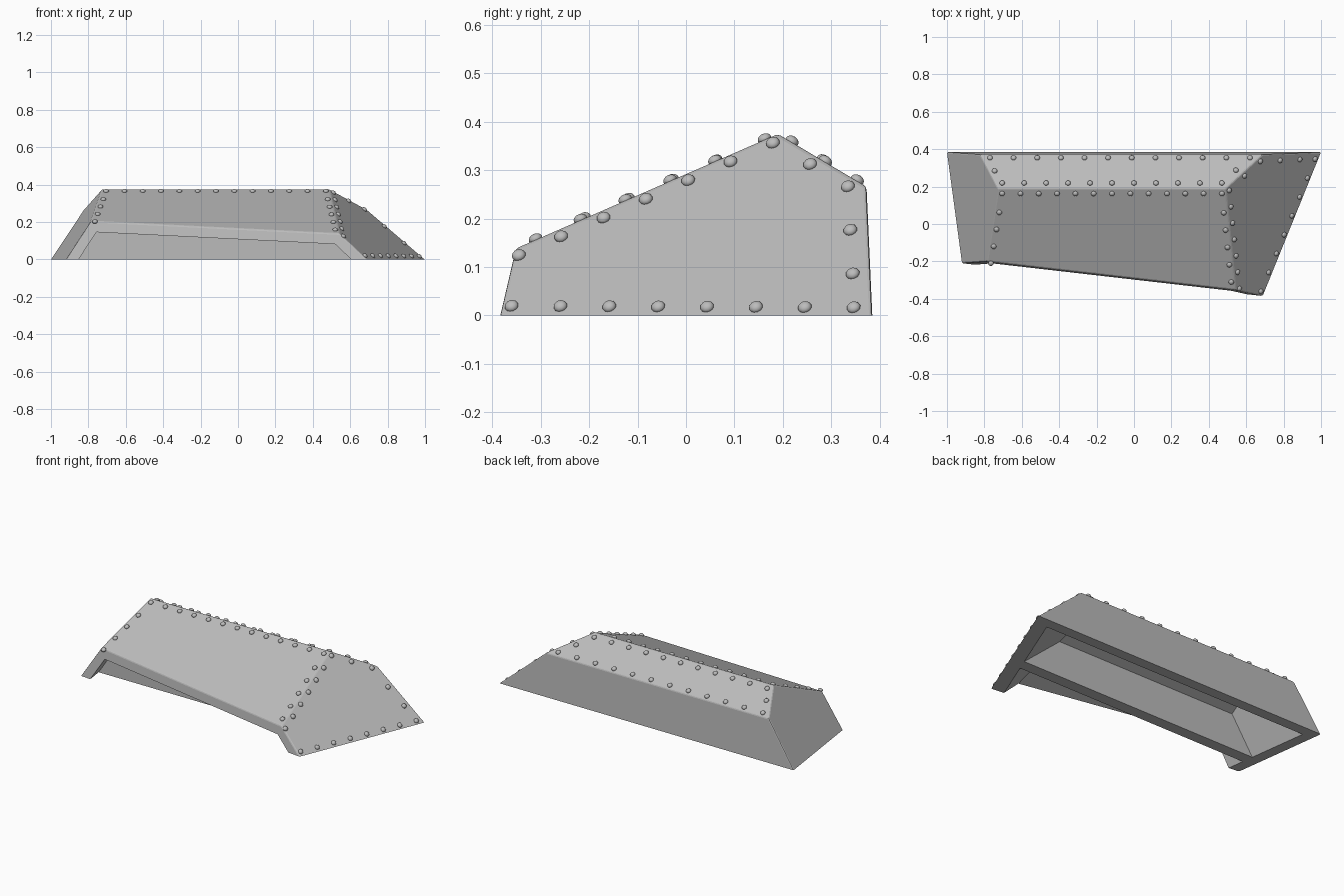
import bpy
import bmesh
from mathutils import Vector

cube = bpy.data.objects.get("Cube")
if cube:
    bpy.data.objects.remove(cube, do_unlink=True)

# One plain steel colour
steel = bpy.data.materials.new("steel_grey")
steel.use_nodes = True
colour = (0.5, 0.5, 0.5, 1)
steel.diffuse_color = colour
steel.node_tree.nodes["Principled BSDF"].inputs["Base Color"].default_value = colour

# Outer faces of the armour: point, outward normal, wall thickness
PLANES = {
    "right": ((1, .385, 0), (.765, -.31, .88), .055),
    "left": ((-1, .385, 0), (-.59, -.08, .388), .055),
    "back": ((0, .385, 0), (0, 1, .045), .065),
    "roof_back": ((0, .19, .375), (0, .107, .18), .05),
    "roof_front": ((0, .19, .375), (0, -.437, 1), .05),
    "front": ((.69, -.385, 0), (-.175, -1.61, .19), 0),
    "bottom": ((0, 0, 0), (0, 0, -1), 0),
}
PLANES = {k: (Vector(p), Vector(n).normalized(), t) for k, (p, n, t) in PLANES.items()}


def add_object(name, bm):
    mesh = bpy.data.meshes.new(name)
    bm.to_mesh(mesh)
    bm.free()
    mesh.materials.append(steel)
    obj = bpy.data.objects.new(name, mesh)
    bpy.context.collection.objects.link(obj)
    return obj


def cut_block(name, cuts, bevel=0):
    """Carve a convex block from a cube with a list of (point, normal) cuts."""
    bm = bmesh.new()
    bmesh.ops.create_cube(bm, size=4)
    for point, normal in cuts:
        cut = bmesh.ops.bisect_plane(
            bm, geom=bm.verts[:] + bm.edges[:] + bm.faces[:], dist=1e-5,
            plane_co=point, plane_no=normal, clear_outer=True)
        rim = [e for e in cut["geom_cut"] if isinstance(e, bmesh.types.BMEdge)]
        bmesh.ops.holes_fill(bm, edges=rim, sides=0)
    bmesh.ops.recalc_face_normals(bm, faces=bm.faces[:])
    if bevel:
        upper = [e for e in bm.edges if max(v.co.z for v in e.verts) > .01]
        bmesh.ops.bevel(bm, geom=upper, offset=bevel, segments=2,
                        profile=.5, affect='EDGES', clamp_overlap=True)
    return add_object(name, bm)


# Solid armour block with softened edges
shell = cut_block("armour_shell", [(p, n) for p, n, t in PLANES.values()], .007)

# Hollow it from below and from the front, leaving a cross wall between
inner = [(p - n * t, n) for p, n, t in PLANES.values() if t]
cutters = [
    cut_block("rear_cutter", inner + [((0, -.045, 0), (0, -1, 0))]),
    cut_block("front_cutter", inner + [((0, -.115, 0), (0, 1, 0))]),
]
bpy.context.view_layer.objects.active = shell
for cutter in cutters:
    cutter.hide_render = True
    mod = shell.modifiers.new("hollow", 'BOOLEAN')
    mod.operation = 'DIFFERENCE'
    mod.solver = 'EXACT'
    mod.object = cutter
    bpy.ops.object.modifier_apply(modifier=mod.name)
for cutter in cutters:
    bpy.data.objects.remove(cutter, do_unlink=True)


def rivet_row(bm, plane, axis, start, end, count, skip=0):
    """Domed rivets spaced from start to end, dropped on a plane along an axis."""
    point, normal, _ = PLANES[plane]
    turn = normal.to_track_quat('Z', 'Y').to_matrix()
    for i in range(skip, count):
        f = i / max(count - 1, 1)
        pos = Vector(start).lerp(Vector(end), f)
        pos[axis] -= (pos - point).dot(normal) / normal[axis]
        made = bmesh.ops.create_uvsphere(bm, u_segments=12, v_segments=8, radius=.0145)
        for v in made["verts"]:
            v.co.z *= .75
            v.co = turn @ v.co + pos + normal * .002


# Rivet rows; the given positions are projected onto each plate
X, Z = 0, 2
ROWS = {
    "roof_front_rivets": [
        ("roof_front", Z, (-.705, .163, 0), (.47, .163, 0), 13),
        ("roof_front", Z, (-.705, .153, 0), (-.765, -.21, 0), 5, 1),
        ("roof_front", Z, (.47, .153, 0), (.52, -.31, 0), 6, 1),
    ],
    "roof_back_rivets": [
        ("roof_back", Z, (-.77, .353, 0), (.62, .353, 0), 12),
        ("roof_back", Z, (-.705, .218, 0), (.47, .218, 0), 11),
        ("roof_back", Z, (-.745, .283, 0), (-.745, .283, 0), 1),
        ("roof_back", Z, (.545, .287, 0), (.545, .287, 0), 1),
    ],
    "right_side_rivets": [
        ("right", X, (0, .18, .355), (0, -.345, .123), 7),
        ("right", X, (0, -.36, .018), (0, .347, .015), 8),
        ("right", X, (0, .335, .265), (0, .345, .085), 3),
        ("right", X, (0, .257, .311), (0, .257, .311), 1),
    ],
}
for name, rows in ROWS.items():
    bm = bmesh.new()
    for row in rows:
        rivet_row(bm, *row)
    for face in bm.faces:
        face.smooth = True
    add_object(name, bm)
